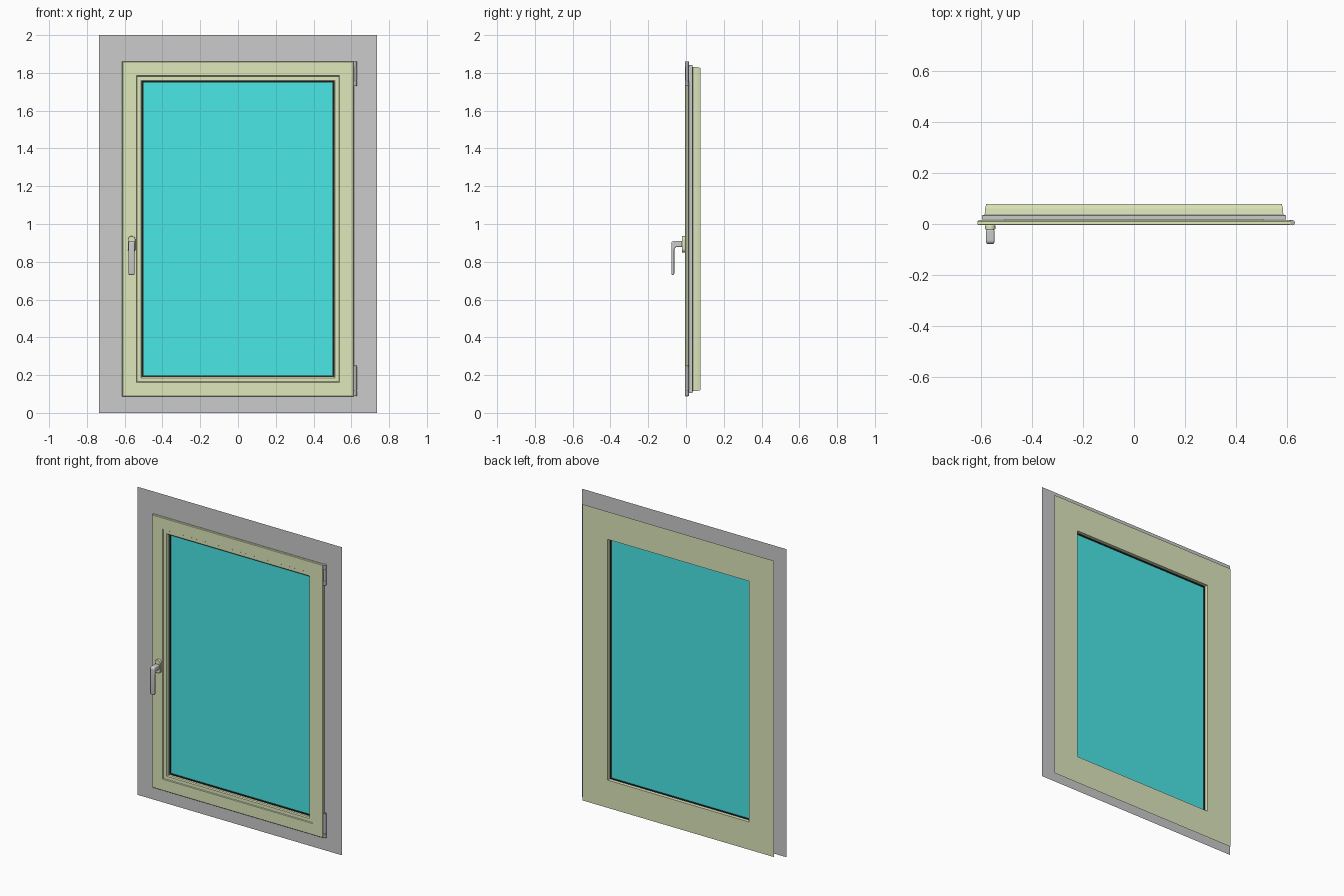
import bpy, bmesh, math

if "Cube" in bpy.data.objects:
    bpy.data.objects.remove(bpy.data.objects["Cube"])

# Glazed opening: every frame ring is an outward offset of this rectangle
HX, Z0, Z1 = 0.508, 0.192, 1.755


def material(name, rgb):
    m = bpy.data.materials.new(name)
    m.diffuse_color = (*rgb, 1)
    m.use_nodes = True
    m.node_tree.nodes["Principled BSDF"].inputs["Base Color"].default_value = m.diffuse_color
    return m


OLIVE = material("olive_paint", (0.73, 0.80, 0.50))
TEAL = material("teal_glass", (0.07, 0.80, 0.80))
BLACK = material("black_rubber", (0.02, 0.02, 0.02))
DARK = material("hinge_metal", (0.45, 0.46, 0.45))


def finish(name, bm, mat=None, closed=True):
    if closed:
        bmesh.ops.recalc_face_normals(bm, faces=bm.faces)
    me = bpy.data.meshes.new(name)
    bm.to_mesh(me)
    bm.free()
    ob = bpy.data.objects.new(name, me)
    bpy.context.collection.objects.link(ob)
    if mat:
        me.materials.append(mat)
    return ob


def mitred_frame(name, profile, mat=None, closed=False):
    """Sweep a profile of (outward offset, y) points round the opening."""
    bm = bmesh.new()
    rings = []
    for d, y in profile:
        a, lo, hi = HX + d, Z0 - d, Z1 + d
        rings.append([bm.verts.new(p) for p in
                      ((-a, y, lo), (a, y, lo), (a, y, hi), (-a, y, hi))])
    n = len(rings)
    for i in range(n if closed else n - 1):
        r, s = rings[i], rings[(i + 1) % n]
        for k in range(4):
            j = (k + 1) % 4
            bm.faces.new((r[k], r[j], s[j], s[k]))
    return finish(name, bm, mat)


def box(name, x, y, z, mat=None):
    bm = bmesh.new()
    bmesh.ops.create_cube(bm, size=1)
    for v in bm.verts:
        v.co = [lo + (c + 0.5) * (hi - lo) for c, (lo, hi) in zip(v.co, (x, y, z))]
    return finish(name, bm, mat)


def prism(name, pts, offset, mat=None, bevel=0.0):
    """Extrude a planar outline of 3D points and soften its edges."""
    bm = bmesh.new()
    f = bm.faces.new([bm.verts.new(p) for p in pts])
    new = bmesh.ops.extrude_face_region(bm, geom=[f])["geom"]
    bmesh.ops.translate(bm, vec=offset,
                        verts=[g for g in new if isinstance(g, bmesh.types.BMVert)])
    if f.is_valid and len(bm.faces) == len(pts) + 1:
        bm.faces.new([v for v in f.verts])
    ob = finish(name, bm, mat)
    if bevel:
        mod = ob.modifiers.new("soft_edges", "BEVEL")
        mod.width, mod.segments, mod.limit_method = bevel, 3, "ANGLE"
        mod.angle_limit = math.radians(50)
    smooth(ob)
    return ob


def smooth(ob):
    bpy.ops.object.select_all(action="DESELECT")
    ob.select_set(True)
    bpy.context.view_layer.objects.active = ob
    bpy.ops.object.shade_smooth_by_angle(angle=math.radians(40))


def arc(cx, cy, r, a0, a1, n=8):
    return [(cx + r * math.cos(math.radians(a0 + (a1 - a0) * i / n)),
             cy + r * math.sin(math.radians(a0 + (a1 - a0) * i / n)))
            for i in range(n + 1)]


# Grey wall trim: thin flat sheets around the window
TRIM_Y, TRIM_X, IN_X = 0.017, 0.735, 0.595
sheets = [("trim_top", -TRIM_X, TRIM_X, 1.89, 2.0),
          ("trim_bottom", -TRIM_X, TRIM_X, 0.0, 0.06),
          ("trim_left", -TRIM_X, -IN_X, 0.06, 1.89),
          ("trim_right", IN_X, TRIM_X, 0.06, 1.89),
          ("trim_head", -IN_X, IN_X, 1.842, 1.89),
          ("trim_sill", -IN_X, IN_X, 0.06, 0.105)]
for name, xa, xb, za, zb in sheets:
    bm = bmesh.new()
    bm.faces.new([bm.verts.new((x, TRIM_Y, z)) for x, z in
                  ((xa, za), (xb, za), (xb, zb), (xa, zb))])
    finish(name, bm, closed=False)

# Grey rebate lip behind the trim
mitred_frame("rebate_lip", [(0.087, TRIM_Y), (0.087, 0.034), (0.076, 0.036)])

# Fixed frame: tapered outer wall, back flange and reveal
mitred_frame("frame_wall", [(0.077, 0.034), (0.075, 0.060), (0.071, 0.078)], OLIVE)
mitred_frame("back_flange", [(0.18, 0.078), (0.0, 0.078), (0.0, 0.05)], OLIVE)

# Opening sash with glazing bead on its inner edge
mitred_frame("sash", [(0.087, 0.015), (0.100, 0.015), (0.105, 0.010), (0.105, -0.001),
                      (0.102, -0.004), (0.030, -0.004), (0.027, 0.001),
                      (0.006, 0.001), (0.0, 0.006), (0.0, 0.028)], OLIVE)

# Glass and rubber gaskets on both sides
box("glass", (-HX, HX), (0.027, 0.051), (Z0, Z1), TEAL)
for name, ya, yb in (("front_gasket", 0.021, 0.027), ("back_gasket", 0.051, 0.056)):
    mitred_frame(name, [(0, ya), (-0.007, ya), (-0.007, yb), (0, yb)], BLACK, True)

# Handle escutcheon: rounded plate on the sash
HANDLE_X = -0.563
plate = arc(HANDLE_X, 0.916, 0.020, 0, 180, 12) + arc(HANDLE_X, 0.869, 0.020, 180, 360, 12)
prism("handle_plate", [(x, -0.022, z) for x, z in plate], (0, 0.018, 0), OLIVE, 0.003)

# Handle lever: neck that turns down into the grip
lever = ([(-0.020, 0.910)] + arc(-0.064, 0.896, 0.014, 90, 180)
         + arc(-0.070, 0.738, 0.008, 180, 360)
         + arc(-0.046, 0.862, 0.016, 180, 90) + [(-0.020, 0.878)])
prism("handle_lever", [(HANDLE_X - 0.016, y, z) for y, z in lever],
      (0.032, 0, 0), None, 0.006)


# Hinges: stacked knuckles and a slim leaf on the right edge
def hinge(name, sections):
    bm = bmesh.new()
    for za, zb, r in sections:
        g = bmesh.ops.create_cone(bm, cap_ends=True, segments=20, radius1=r,
                                  radius2=r, depth=zb - za)
        bmesh.ops.translate(bm, verts=g["verts"], vec=(0.620, 0.005, (za + zb) / 2))
    smooth(finish(name + "_knuckles", bm, DARK))
    box(name + "_leaf", (0.602, 0.616), (0.004, 0.016),
        (sections[0][0] + 0.01, sections[-1][1] - 0.01), DARK)


hinge("top_hinge", [(1.73, 1.755, 0.010), (1.755, 1.76, 0.007), (1.76, 1.83, 0.009),
                    (1.83, 1.835, 0.007), (1.835, 1.86, 0.010)])
hinge("bottom_hinge", [(0.09, 0.115, 0.010), (0.115, 0.12, 0.007),
                       (0.12, 0.245, 0.010), (0.245, 0.25, 0.007)])
